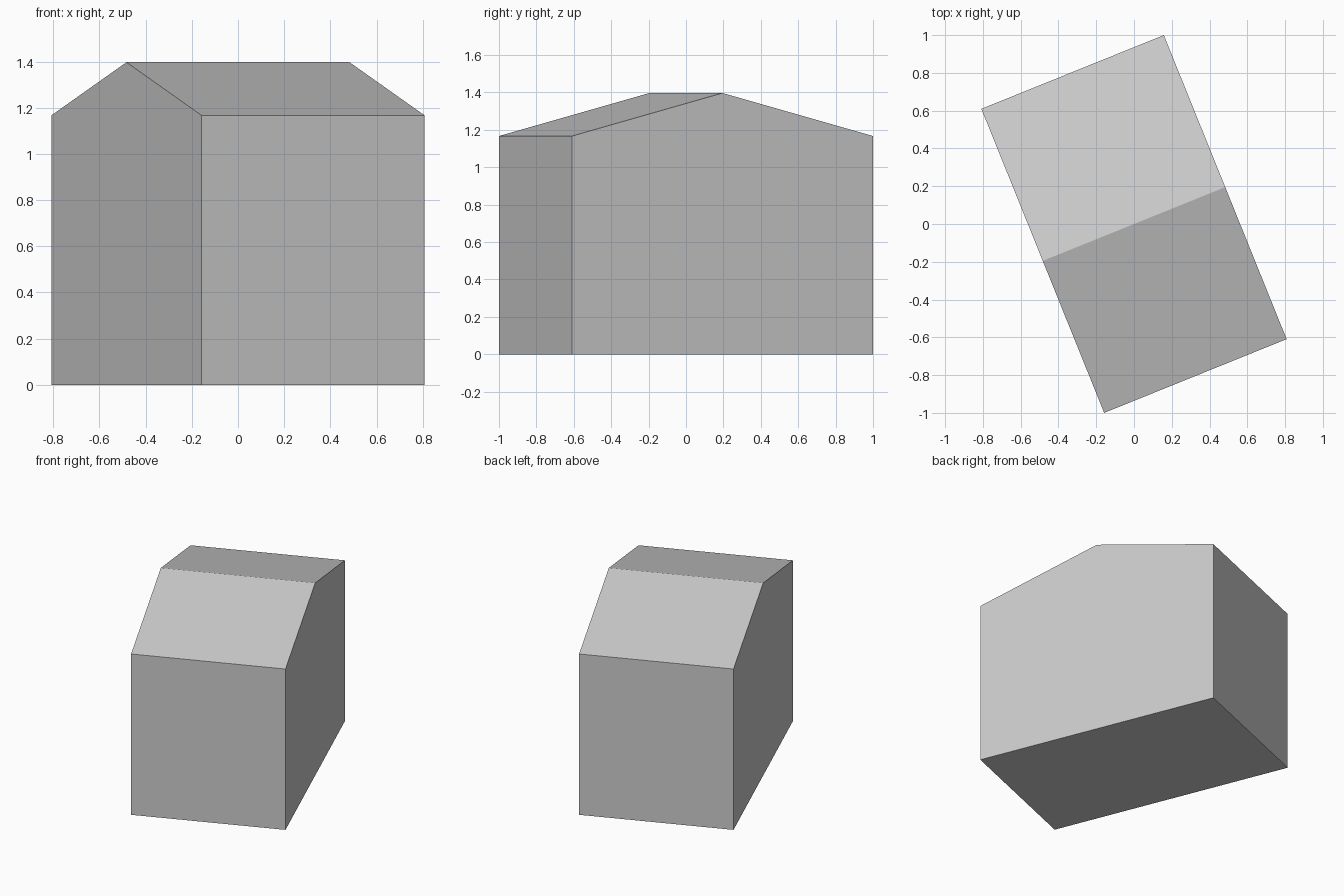
import bpy
import bmesh
import math
from mathutils import Matrix, Vector

cube = bpy.data.objects.get("Cube")
if cube:
    bpy.data.objects.remove(cube, do_unlink=True)

WIDTH, DEPTH = 1.042, 1.736
EAVES, RIDGE = 1.167, 1.397
TURN = math.radians(22)

# Plain grey material
grey = bpy.data.materials.new("light_grey")
grey.use_nodes = True
colour = (0.6, 0.6, 0.6, 1)
grey.diffuse_color = colour
grey.node_tree.nodes["Principled BSDF"].inputs["Base Color"].default_value = colour

# Gable profile extruded along the ridge, then turned about z
half = DEPTH / 2
profile = [(-half, 0), (half, 0), (half, EAVES), (0, RIDGE), (-half, EAVES)]
bm = bmesh.new()
gable = bm.faces.new([bm.verts.new((-WIDTH / 2, y, z)) for y, z in profile])
ext = bmesh.ops.extrude_face_region(bm, geom=[gable], use_keep_orig=True)
moved = [g for g in ext["geom"] if isinstance(g, bmesh.types.BMVert)]
bmesh.ops.translate(bm, verts=moved, vec=Vector((WIDTH, 0, 0)))
bmesh.ops.rotate(bm, verts=bm.verts, cent=(0, 0, 0), matrix=Matrix.Rotation(TURN, 3, "Z"))
bmesh.ops.recalc_face_normals(bm, faces=bm.faces)

mesh = bpy.data.meshes.new("gabled_building")
bm.to_mesh(mesh)
bm.free()
mesh.materials.append(grey)
building = bpy.data.objects.new("gabled_building", mesh)
bpy.context.collection.objects.link(building)
